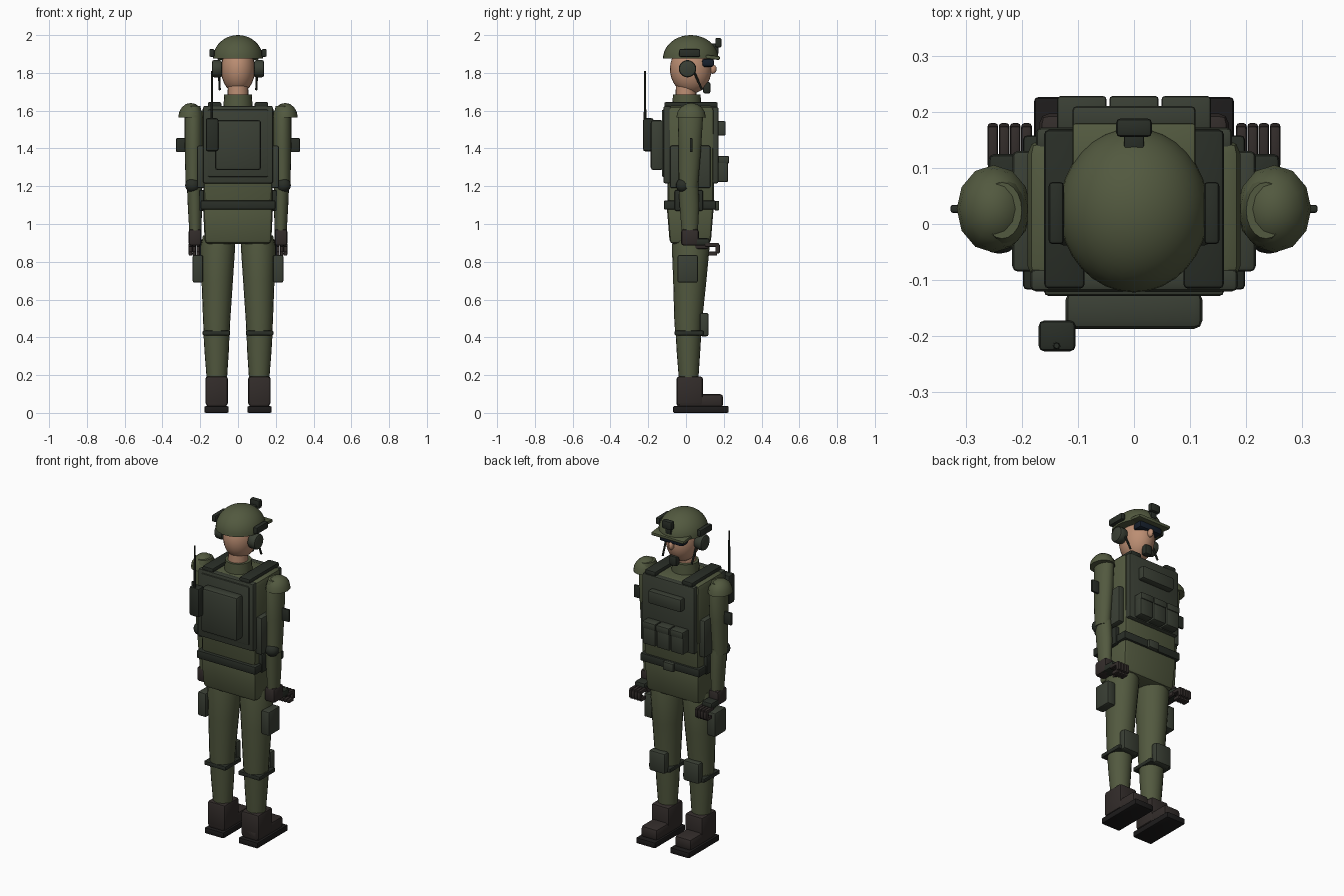
import bpy, bmesh, math
from mathutils import Vector, Matrix

if "Cube" in bpy.data.objects:
    bpy.data.objects.remove(bpy.data.objects["Cube"])

def material(name, rgb):
    m = bpy.data.materials.new(name)
    m.diffuse_color = (*rgb, 1)
    m.use_nodes = True
    m.node_tree.nodes["Principled BSDF"].inputs["Base Color"].default_value = m.diffuse_color
    return m

CLOTH = material("olive_cloth", (0.085, 0.10, 0.05))
DARK = material("dark_green_gear", (0.042, 0.05, 0.035))
STRAP = material("near_black_strap", (0.022, 0.027, 0.02))
BOOT = material("boot_leather", (0.032, 0.025, 0.023))
SOLE = material("boot_sole", (0.012, 0.011, 0.011))
SKIN = material("skin", (0.50, 0.27, 0.17))
LENS = material("goggle_lens", (0.008, 0.014, 0.025))

def finish(bm, name, mat, mirror=False):
    bmesh.ops.recalc_face_normals(bm, faces=bm.faces)
    me = bpy.data.meshes.new(name)
    bm.to_mesh(me)
    bm.free()
    me.materials.append(mat)
    ob = bpy.data.objects.new(name, me)
    bpy.context.collection.objects.link(ob)
    bpy.ops.object.select_all(action='DESELECT')
    ob.select_set(True)
    bpy.context.view_layer.objects.active = ob
    bpy.ops.object.shade_smooth_by_angle(angle=math.radians(35))
    if mirror:
        ob.modifiers.new("Mirror", 'MIRROR').use_mirror_merge = False
    return ob

def box(name, x, y, z, mat, bevel=0.008, mirror=False, taper=(1, 1), tilt=0):
    """Bevelled box from (min, max) pairs; taper scales the bottom, tilt turns about x."""
    bm = bmesh.new()
    bmesh.ops.create_cube(bm, size=1)
    size = Vector((x[1] - x[0], y[1] - y[0], z[1] - z[0]))
    mid = Vector((sum(x) / 2, sum(y) / 2, sum(z) / 2))
    for v in bm.verts:
        k = taper if v.co.z < 0 else (1, 1)
        v.co = Vector((v.co.x * size.x * k[0], v.co.y * size.y * k[1], v.co.z * size.z))
    if bevel:
        bmesh.ops.bevel(bm, geom=bm.edges[:], offset=bevel, segments=2, profile=0.5, affect='EDGES')
    bm.transform(Matrix.Translation(mid) @ Matrix.Rotation(math.radians(tilt), 4, 'X'))
    return finish(bm, name, mat, mirror)

def loft(name, rings, mat, sides=20, mirror=False):
    """Limb through elliptical rings (cx, cy, z, rx, ry)."""
    bm = bmesh.new()
    loops = []
    for cx, cy, z, rx, ry in rings:
        loops.append([bm.verts.new((cx + rx * math.cos(2 * math.pi * i / sides),
                                    cy + ry * math.sin(2 * math.pi * i / sides), z))
                      for i in range(sides)])
    for a, b in zip(loops, loops[1:]):
        for i in range(sides):
            j = (i + 1) % sides
            bm.faces.new((a[i], a[j], b[j], b[i]))
    bm.faces.new(loops[0])
    bm.faces.new(loops[-1])
    return finish(bm, name, mat, mirror)

def ellipsoid(name, c, r, mat, u=24, v=16, half=False, mirror=False):
    bm = bmesh.new()
    bmesh.ops.create_uvsphere(bm, u_segments=u, v_segments=v, radius=1)
    if half:
        cut = bmesh.ops.bisect_plane(bm, geom=bm.verts[:] + bm.edges[:] + bm.faces[:], dist=1e-5,
                                     plane_co=(0, 0, 0), plane_no=(0, 0, -1), clear_outer=True)
        bmesh.ops.holes_fill(bm, edges=[e for e in bm.edges if e.is_boundary], sides=0)
    bm.transform(Matrix.Translation(c) @ Matrix.Diagonal((*r, 1)))
    return finish(bm, name, mat, mirror)

def rod(name, a, b, r1, r2, mat, sides=12, bevel=0, mirror=False):
    a, b = Vector(a), Vector(b)
    bm = bmesh.new()
    bmesh.ops.create_cone(bm, cap_ends=True, segments=sides, radius1=r1, radius2=r2, depth=(b - a).length)
    if bevel:
        rim = [e for e in bm.edges if abs(e.verts[0].co.z - e.verts[1].co.z) < 1e-5]
        bmesh.ops.bevel(bm, geom=rim, offset=bevel, segments=2, profile=0.5, affect='EDGES')
    bm.transform(Matrix.Translation((a + b) / 2) @ (b - a).to_track_quat('Z', 'Y').to_matrix().to_4x4())
    return finish(bm, name, mat, mirror)

# Head and face
ellipsoid("head", (0, 0.025, 1.82), (0.09, 0.11, 0.13), SKIN)
rod("neck", (0, 0, 1.66), (0, 0, 1.78), 0.056, 0.052, SKIN, 20)
rod("collar", (0, 0.004, 1.61), (0, 0.004, 1.685), 0.078, 0.073, CLOTH, 20)
ellipsoid("nose", (0, 0.14, 1.82), (0.015, 0.022, 0.025), SKIN, 12, 8)
ellipsoid("ear", (0.09, 0.015, 1.815), (0.014, 0.025, 0.035), SKIN, 12, 8, mirror=True)
box("goggles", (-0.078, 0.078), (0.085, 0.148), (1.832, 1.874), LENS, 0.012)

# Helmet and its fittings
ellipsoid("helmet", (0, 0.025, 1.875), (0.133, 0.147, 0.125), CLOTH, 32, 20, half=True)
box("helmet_brim", (-0.11, 0.11), (0.095, 0.18), (1.872, 1.892), CLOTH, 0.007, tilt=-6)
box("helmet_rail", (0.125, 0.152), (-0.036, 0.075), (1.885, 1.926), STRAP, 0.007, mirror=True)
box("night_sight_mount", (-0.032, 0.032), (0.155, 0.188), (1.935, 1.985), STRAP)
box("mount_arm", (-0.018, 0.018), (0.13, 0.172), (1.9, 1.955), STRAP, 0.005)
rod("ear_cup", (0.085, 0.008, 1.822), (0.138, 0.008, 1.822), 0.046, 0.046, DARK, 20, 0.012, True)
rod("chin_strap", (0.1, 0.045, 1.80), (0.097, 0.085, 1.71), 0.006, 0.006, STRAP, 8, mirror=True)
box("microphone", (-0.025, 0.025), (0.09, 0.13), (1.69, 1.752), STRAP, 0.012)

# Torso, pelvis, belt
box("torso", (-0.19, 0.19), (-0.1, 0.15), (1.1, 1.625), CLOTH, 0.025, taper=(0.96, 0.98))
box("pelvis", (-0.187, 0.187), (-0.105, 0.15), (0.895, 1.13), CLOTH, 0.02, taper=(0.94, 0.85))
box("belt", (-0.198, 0.198), (-0.117, 0.158), (1.076, 1.125), STRAP, 0.008)
box("belt_buckle", (-0.035, 0.035), (0.15, 0.176), (1.072, 1.122), DARK, 0.006)
box("belt_pouch", (0.17, 0.205), (-0.06, 0.09), (1.07, 1.18), STRAP, 0.008, True)

# Armour vest
box("back_plate", (-0.185, 0.185), (-0.12, -0.08), (1.215, 1.625), DARK, 0.01)
box("chest_plate", (-0.175, 0.175), (0.13, 0.172), (1.215, 1.62), DARK, 0.01)
box("side_plate", (0.175, 0.217), (-0.085, 0.13), (1.19, 1.415), DARK, 0.01, True)
box("shoulder_strap", (0.088, 0.16), (-0.115, 0.168), (1.615, 1.645), STRAP, 0.008, True)
box("chest_admin_pouch", (-0.11, 0.11), (0.165, 0.21), (1.468, 1.545), DARK)
for i, x in enumerate((-0.093, 0, 0.093)):
    box(f"magazine_pouch_{i + 1}", (x - 0.043, x + 0.043), (0.165, 0.223), (1.222, 1.345), DARK)
    box(f"magazine_flap_{i + 1}", (x - 0.044, x + 0.044), (0.165, 0.228), (1.32, 1.36), DARK, 0.006)

# Backpack, radio and antenna
box("back_panel", (-0.16, 0.16), (-0.128, -0.11), (1.25, 1.605), DARK, 0.007)
box("backpack", (-0.122, 0.122), (-0.187, -0.12), (1.285, 1.55), DARK, 0.015)
box("radio", (-0.17, -0.104), (-0.227, -0.172), (1.385, 1.56), STRAP, 0.01)
rod("antenna", (-0.138, -0.217, 1.55), (-0.138, -0.217, 1.81), 0.007, 0.005, STRAP, 8)

# Arms
ellipsoid("shoulder_cap", (0.25, 0.027, 1.565), (0.066, 0.078, 0.076), CLOTH, 12, 8, True, True)
loft("upper_arm", [(0.236, 0.012, 1.19, 0.041, 0.05), (0.235, 0.02, 1.4, 0.047, 0.06),
                   (0.235, 0.024, 1.58, 0.047, 0.067), (0.235, 0.024, 1.625, 0.035, 0.05)], CLOTH, mirror=True)
loft("forearm", [(0.226, 0.02, 0.96, 0.032, 0.043), (0.228, 0.018, 1.1, 0.038, 0.052),
                 (0.23, 0.012, 1.22, 0.041, 0.053)], CLOTH, mirror=True)
ellipsoid("elbow_pad", (0.24, -0.015, 1.205), (0.04, 0.038, 0.038), STRAP, 16, 10, mirror=True)
box("arm_patch", (0.265, 0.327), (0.02, 0.034), (1.38, 1.455), STRAP, 0.004, True)

# Gloves with curled fingers
box("glove_cuff", (0.193, 0.262), (-0.026, 0.068), (0.885, 0.973), BOOT, 0.015, True)
box("glove_palm", (0.19, 0.26), (0.02, 0.125), (0.885, 0.925), STRAP, 0.012, True)
for i in range(4):
    x = (0.182 + i * 0.02, 0.201 + i * 0.02)
    box(f"finger_{i + 1}_base", x, (0.1, 0.175), (0.878, 0.9), BOOT, 0.006, True)
    box(f"finger_{i + 1}_middle", x, (0.155, 0.18), (0.845, 0.892), BOOT, 0.006, True)
    box(f"finger_{i + 1}_tip", x, (0.118, 0.165), (0.832, 0.854), BOOT, 0.006, True)
box("thumb", (0.175, 0.197), (0.045, 0.12), (0.868, 0.895), BOOT, 0.008, True)

# Legs and leg gear
loft("thigh", [(0.113, 0.012, 0.43, 0.069, 0.07), (0.113, 0.012, 0.49, 0.072, 0.074),
               (0.11, 0.02, 0.7, 0.083, 0.088), (0.107, 0.025, 0.88, 0.092, 0.1),
               (0.105, 0.024, 0.94, 0.08, 0.09)], CLOTH, mirror=True)
loft("shin", [(0.112, 0.014, 0.17, 0.053, 0.051), (0.113, 0.013, 0.32, 0.064, 0.062),
              (0.114, 0.013, 0.44, 0.07, 0.069)], CLOTH, mirror=True)
box("knee_strap", (0.042, 0.187), (-0.06, 0.093), (0.41, 0.435), STRAP, 0.006, True)
box("knee_pad", (0.06, 0.168), (0.073, 0.12), (0.405, 0.53), DARK, 0.013, True)
box("thigh_pouch", (0.185, 0.24), (-0.045, 0.063), (0.69, 0.835), DARK, 0.009, True)

# Boots
box("boot_shaft", (0.053, 0.173), (-0.05, 0.09), (0.04, 0.193), BOOT, 0.014, True)
box("boot_toe", (0.057, 0.169), (-0.05, 0.197), (0.03, 0.1), BOOT, 0.018, True)
box("boot_sole", (0.05, 0.178), (-0.068, 0.226), (0, 0.036), SOLE, 0.007, True)
